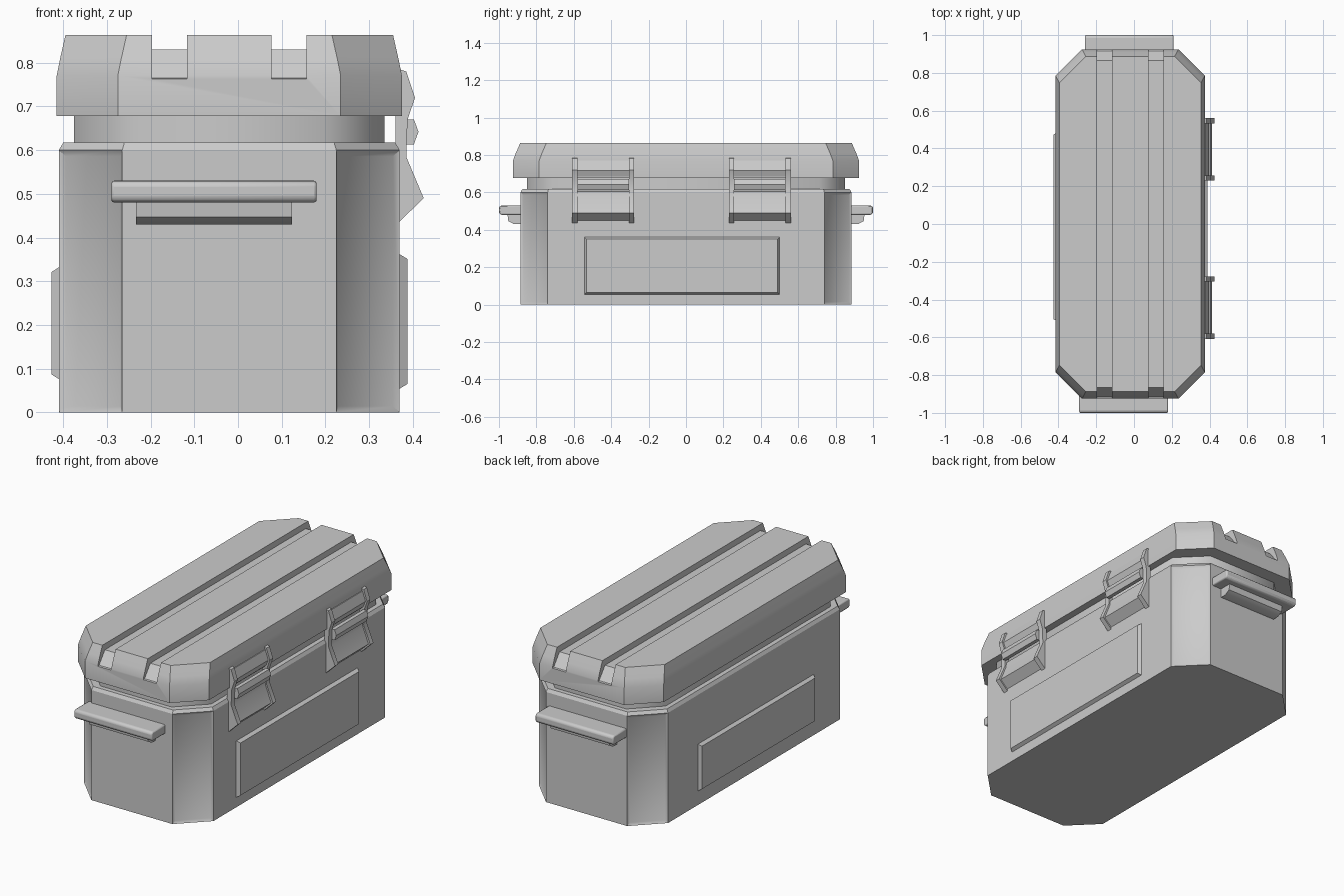
import bpy, bmesh, math
from mathutils import Vector

if "Cube" in bpy.data.objects:
    bpy.data.objects.remove(bpy.data.objects["Cube"])

CX = -0.02  # case centre line in x


def finish(name, bm, angle=40, bevel=0.0):
    bmesh.ops.recalc_face_normals(bm, faces=bm.faces)
    me = bpy.data.meshes.new(name)
    bm.to_mesh(me)
    bm.free()
    ob = bpy.data.objects.new(name, me)
    bpy.context.collection.objects.link(ob)
    if bevel:
        m = ob.modifiers.new("bevel", 'BEVEL')
        m.width, m.segments, m.limit_method = bevel, 2, 'ANGLE'
    smooth(ob, angle)
    return ob


def smooth(ob, angle):
    bpy.ops.object.select_all(action='DESELECT')
    ob.select_set(True)
    bpy.context.view_layer.objects.active = ob
    bpy.ops.object.shade_smooth_by_angle(angle=math.radians(angle))


def octagon_loft(rings):
    """Stack of chamfered rectangles: (half x, half y, chamfer, z)."""
    bm = bmesh.new()
    loops = []
    for hx, hy, c, z in rings:
        pts = [(hx, -hy + c), (hx, hy - c), (hx - c, hy), (-hx + c, hy),
               (-hx, hy - c), (-hx, -hy + c), (-hx + c, -hy), (hx - c, -hy)]
        loops.append([bm.verts.new((CX + x, y, z)) for x, y in pts])
    for a, b in zip(loops, loops[1:]):
        for i in range(8):
            j = (i + 1) % 8
            bm.faces.new((a[i], a[j], b[j], b[i]))
    bm.faces.new(loops[0][::-1])
    bm.faces.new(loops[-1])
    return bm


def prism(name, pts, axis, a, b, bevel=0.0):
    """Extrude a profile: axis 'x' takes (y, z) points, axis 'y' takes (x, z)."""
    bm = bmesh.new()
    def place(p, t):
        return (t, p[0], p[1]) if axis == 'x' else (p[0], t, p[1])
    lo = [bm.verts.new(place(p, a)) for p in pts]
    hi = [bm.verts.new(place(p, b)) for p in pts]
    n = len(pts)
    for i in range(n):
        j = (i + 1) % n
        bm.faces.new((lo[i], lo[j], hi[j], hi[i]))
    bm.faces.new(lo[::-1])
    bm.faces.new(hi)
    return finish(name, bm, 35, bevel)


# Body with shallow recesses on the corner chamfers
bm = octagon_loft([(0.39, 0.885, 0.145, 0), (0.39, 0.885, 0.145, 0.6), (0.38, 0.875, 0.14, 0.617)])
bmesh.ops.recalc_face_normals(bm, faces=bm.faces)
corners = [f for f in bm.faces
           if min(abs(f.normal.x), abs(f.normal.y)) > 0.5 and f.calc_center_median().z < 0.5]
bmesh.ops.inset_individual(bm, faces=corners, thickness=0.02, depth=-0.008)
finish("body", bm, 30)

# Neck between body and lid
finish("neck", octagon_loft([(0.355, 0.85, 0.14, 0.6), (0.355, 0.85, 0.14, 0.69)]), 50)

# Lid with a sloping upper edge
lid = finish("lid", octagon_loft([(0.395, 0.925, 0.14, 0.678), (0.395, 0.925, 0.14, 0.77),
                                  (0.387, 0.91, 0.14, 0.81), (0.375, 0.887, 0.14, 0.863)]), 40)

# Two lengthwise grooves that run down over both lid ends
groove = [(-0.94, 0.76), (-0.915, 0.765), (-0.865, 0.83), (0.865, 0.83), (0.915, 0.765),
          (0.94, 0.76), (1, 0.76), (1, 0.95), (-1, 0.95), (-1, 0.76)]
for x0, x1 in ((-0.197, -0.117), (0.077, 0.157)):
    cutter = prism("groove_cutter", groove, 'x', x0, x1)
    cutter.hide_render = True
    m = lid.modifiers.new("groove", 'BOOLEAN')
    m.operation, m.object, m.solver = 'DIFFERENCE', cutter, 'EXACT'
    bpy.context.view_layer.objects.active = lid
    bpy.ops.object.modifier_apply(modifier=m.name)
    bpy.data.objects.remove(cutter)
smooth(lid, 35)

# End handles: a lip on a tapered bracket
for s, name, off in ((-1, "front", -0.055), (1, "back", -0.025)):
    lip = [(s * 0.87, 0.48), (s * 0.99, 0.48), (s * 1.0, 0.49), (s * 1.0, 0.522),
           (s * 0.99, 0.53), (s * 0.87, 0.53)]
    prism(name + "_handle_lip", lip, 'x', off - 0.235, off + 0.235, 0.008)
    bracket = [(s * 0.87, 0.43), (s * 0.92, 0.43), (s * 0.95, 0.447), (s * 0.955, 0.485), (s * 0.87, 0.485)]
    prism(name + "_handle_bracket", bracket, 'x', off - 0.178, off + 0.178)


# Raised side panels with a bevelled rim
def panel(name, xa, xb, y0, y1, z0, z1, rim=0.012):
    bm = bmesh.new()
    a, b = [[bm.verts.new((x, y, z)) for y, z in
             ((y0 + r, z0 + r), (y1 - r, z0 + r), (y1 - r, z1 - r), (y0 + r, z1 - r))]
            for x, r in ((xa, 0), (xb, rim))]
    for i in range(4):
        j = (i + 1) % 4
        bm.faces.new((a[i], a[j], b[j], b[i]))
    bm.faces.new(a[::-1])
    bm.faces.new(b)
    finish(name, bm, 30)


panel("right_panel", 0.368, 0.388, -0.545, 0.502, 0.053, 0.363)
panel("left_panel", -0.408, -0.427, -0.515, 0.485, 0.075, 0.333)

# Latches on the right side: two ribs, upper plate, lower plate and a hinge bar
rib = [(0.36, 0.788), (0.385, 0.78), (0.405, 0.72), (0.388, 0.67), (0.385, 0.585),
       (0.425, 0.49), (0.368, 0.435), (0.36, 0.6)]
upper = [(0.36, 0.775), (0.378, 0.77), (0.396, 0.718), (0.382, 0.685), (0.36, 0.685)]
lower = [(0.345, 0.61), (0.376, 0.605), (0.38, 0.575), (0.414, 0.49), (0.368, 0.447), (0.36, 0.5)]
bar = [(0.392 + 0.021 * math.cos(i * math.pi / 3), 0.642 + 0.033 * math.sin(i * math.pi / 3))
       for i in range(6)]
for name, yc in (("front", -0.443), ("back", 0.395)):
    for s in (-1, 1):
        e = sorted((yc + s * 0.138, yc + s * 0.166))
        prism(name + "_latch_rib", rib, 'y', *e)
    prism(name + "_latch_upper", upper, 'y', yc - 0.14, yc + 0.14)
    prism(name + "_latch_lower", lower, 'y', yc - 0.14, yc + 0.14)
    prism(name + "_latch_bar", bar, 'y', yc - 0.138, yc + 0.138)
